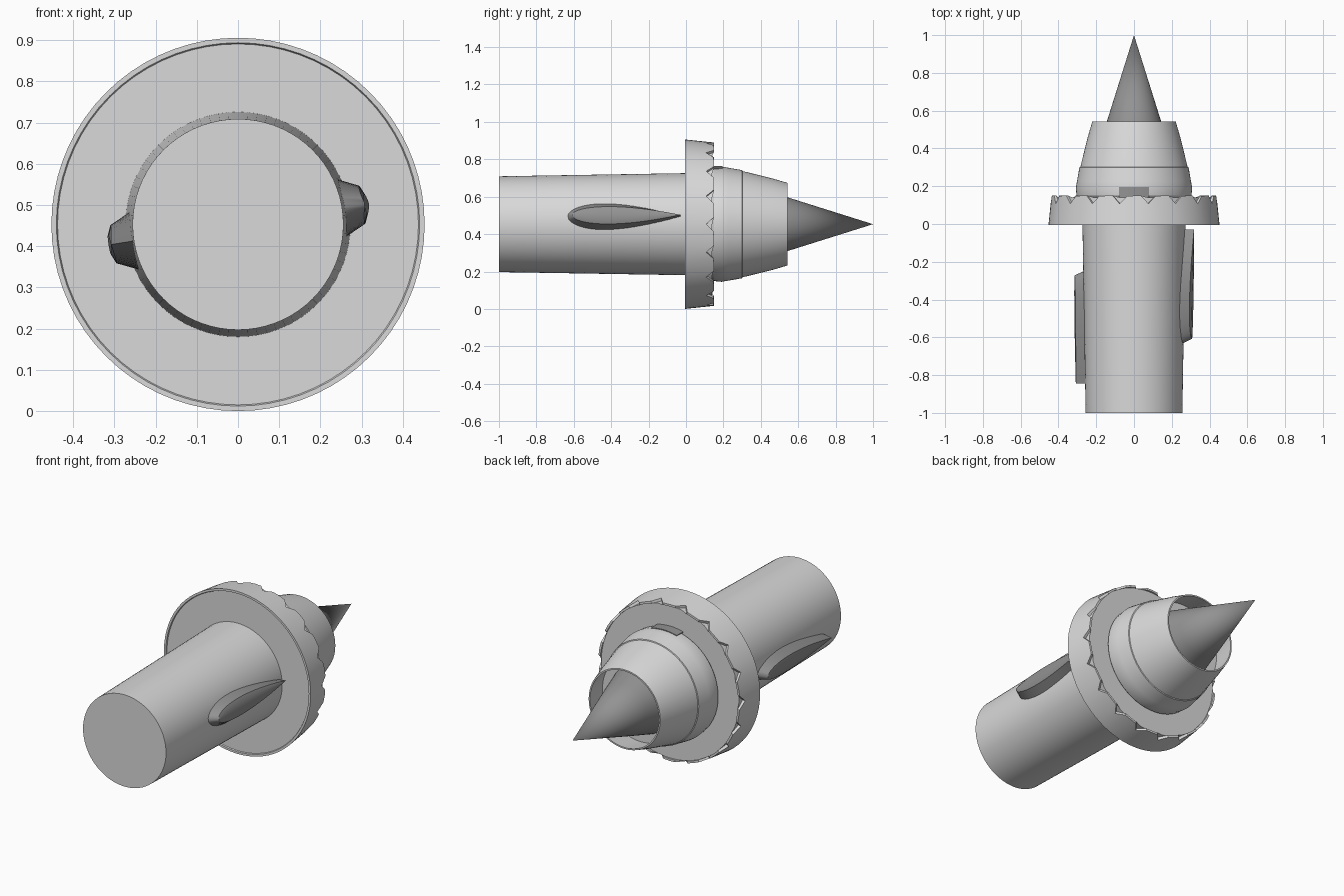
import bpy, bmesh, math

if "Cube" in bpy.data.objects:
    bpy.data.objects.remove(bpy.data.objects["Cube"], do_unlink=True)

AXIS_Z = 0.453
SEGS = 72


def material(name, value):
    m = bpy.data.materials.new(name)
    m.use_nodes = True
    colour = (value, value, value, 1)
    m.diffuse_color = colour
    m.node_tree.nodes["Principled BSDF"].inputs["Base Color"].default_value = colour
    return m


light = material("light grey metal", 0.7)
dark = material("dark grey metal", 0.29)


def polar(r, y, a, w=0.0):
    """Point at radius r and angle a about the y axis, shifted sideways by w."""
    return (r * math.cos(a) - w * math.sin(a), y,
            AXIS_Z + r * math.sin(a) + w * math.cos(a))


def finish(name, bm, mat, angle=30):
    bmesh.ops.remove_doubles(bm, verts=bm.verts, dist=1e-5)
    bmesh.ops.recalc_face_normals(bm, faces=bm.faces)
    mesh = bpy.data.meshes.new(name)
    bm.to_mesh(mesh)
    bm.free()
    ob = bpy.data.objects.new(name, mesh)
    bpy.context.collection.objects.link(ob)
    mesh.materials.append(mat)
    bpy.ops.object.select_all(action='DESELECT')
    ob.select_set(True)
    bpy.context.view_layer.objects.active = ob
    bpy.ops.object.shade_smooth_by_angle(angle=math.radians(angle))
    return ob


def skin(bm, rows, closed):
    """Join neighbouring rows of vertices with quads."""
    n = len(rows)
    for i in range(n if closed else n - 1):
        a, b = rows[i], rows[(i + 1) % n]
        for j in range(len(a) - 1):
            bm.faces.new((a[j], a[j + 1], b[j + 1], b[j]))


def lathe(name, profile, mat, angle=30):
    """Revolve (radius, y) points; profile may also be a function of the step."""
    bm = bmesh.new()
    rows = []
    for i in range(SEGS):
        pts = profile(i) if callable(profile) else profile
        rows.append([bm.verts.new(polar(r, y, math.tau * i / SEGS)) for r, y in pts])
    skin(bm, rows, True)
    return finish(name, bm, mat, angle)


# Main barrel, slightly wider toward the collar
lathe("main_barrel", [(0, -1), (0.256, -1), (0.273, 0.01)], light)


# Collar with a raised front lip and a notched rear edge
def collar_profile(i):
    y = (0.108, 0.15, 0.15, 0.147)[i % 4]
    r = 0.453 - 0.11 * y
    return [(0.25, 0), (0.438, 0), (0.441, -0.006), (0.453, -0.006),
            (r, y), (0.425, y), (0.425, 0.14), (0.25, 0.14)]


lathe("notched_collar", collar_profile, light)

# Stepped rear housing with an open nozzle
lathe("rear_housing", [(0.28, 0.12), (0.304, 0.15), (0.308, 0.19), (0.302, 0.225),
                       (0.289, 0.3), (0.284, 0.302), (0.245, 0.46), (0.221, 0.542),
                       (0.213, 0.542), (0.235, 0.4), (0, 0.4)], light, 20)

# Exhaust cone
lathe("exhaust_cone", [(0.187, 0.4), (0.143, 0.545), (0, 1.0)], dark)

# Curved plate on top of the rear housing
bm = bmesh.new()
rows = []
for i in range(9):
    a = math.pi / 2 + 0.26 * (i / 4 - 1)
    ring = [bm.verts.new(polar(r, y, a)) for r, y in
            ((0.303, 0.14), (0.311, 0.14), (0.311, 0.195), (0.303, 0.195))]
    rows.append(ring + ring[:1])
skin(bm, rows, False)
for end in (rows[0], rows[-1]):
    bm.faces.new(end[:4])
finish("top_plate", bm, dark)


# Teardrop side fins: blunt at one end, pointed at the other
def fin(name, angle, blunt, tip, r_blunt, r_tip):
    bm = bmesh.new()
    rows = []
    steps = 24
    for i in range(steps + 1):
        t = (i / steps) ** 1.6
        swell = math.sqrt(t) * (1 - t) / 0.385
        y_base = blunt + (tip - blunt) * t
        start = blunt + (tip - blunt) * 0.06
        y_top = start + (tip - start) * t
        r = r_blunt + (r_tip - r_blunt) * t
        base, top = 0.08 * swell, 0.047 * swell
        section = [(0.235, y_base, -base), (r - 0.01 * swell, y_top, -top),
                   (r, y_top, -top / 2), (r, y_top, top / 2),
                   (r - 0.01 * swell, y_top, top), (0.235, y_base, base)]
        rows.append([bm.verts.new(polar(x, y, angle, w)) for x, y, w in section])
    skin(bm, rows, False)
    finish(name, bm, dark, 35)


tilt = math.radians(9)
fin("left_fin", tilt, -0.645, -0.03, 0.311, 0.322)
fin("right_fin", math.pi + tilt, -0.235, -0.845, 0.318, 0.312)
